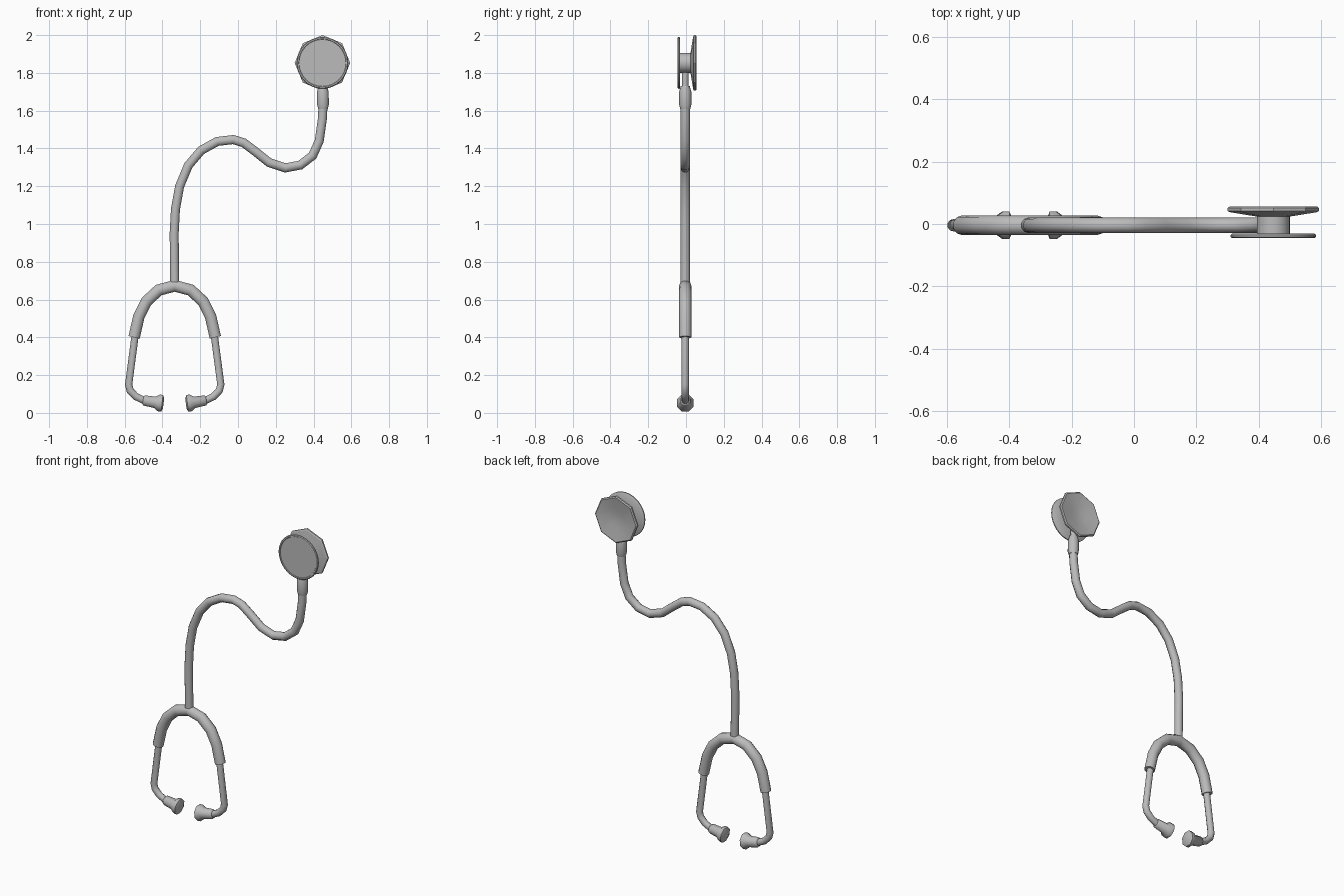
import bpy, bmesh
from math import cos, sin, pi, radians
from mathutils import Vector

cube = bpy.data.objects.get("Cube")
if cube:
    bpy.data.objects.remove(cube)

grey = bpy.data.materials.new("plain grey")
grey.use_nodes = True
colour = (0.5, 0.5, 0.5, 1)
grey.diffuse_color = colour
grey.node_tree.nodes["Principled BSDF"].inputs["Base Color"].default_value = colour

MID_Y = -0.004                    # plane the tubing lies in
YOKE_X = -0.335                   # centre of the headset
HEAD = Vector((0.447, 0, 1.853))  # centre of the chest piece


def finish(name, rings, angle):
    """Skin a list of vertex rings, cap both ends and shade."""
    bm = bmesh.new()
    loops = [[bm.verts.new(p) for p in ring] for ring in rings]
    n = len(loops[0])
    for a, b in zip(loops, loops[1:]):
        for i in range(n):
            j = (i + 1) % n
            bm.faces.new((a[i], a[j], b[j], b[i]))
    bm.faces.new(loops[0])
    bm.faces.new(loops[-1])
    bmesh.ops.recalc_face_normals(bm, faces=bm.faces)
    mesh = bpy.data.meshes.new(name)
    bm.to_mesh(mesh)
    bm.free()
    mesh.materials.append(grey)
    obj = bpy.data.objects.new(name, mesh)
    bpy.context.collection.objects.link(obj)
    bpy.ops.object.select_all(action="DESELECT")
    obj.select_set(True)
    bpy.context.view_layer.objects.active = obj
    bpy.ops.object.shade_smooth_by_angle(angle=radians(angle))
    return obj


def tube(name, path, radii, sides=10, angle=50):
    """Sweep a round section along (x, z) points, mitred at the bends."""
    pts = [Vector((x, MID_Y, z)) for x, z in path]
    if not isinstance(radii, list):
        radii = [radii] * len(pts)
    rings = []
    for k, (p, r) in enumerate(zip(pts, radii)):
        before = (p - pts[k - 1]).normalized() if k else None
        after = (pts[k + 1] - p).normalized() if k + 1 < len(pts) else None
        along = ((before or after) + (after or before)).normalized()
        mitre = 1 / along.dot(after or before)
        side = Vector((along.z, 0, -along.x)) * mitre
        rings.append([p + r * (side * cos(t) + Vector((0, sin(t), 0)))
                      for t in (2 * pi * (i + 0.5) / sides for i in range(sides))])
    return finish(name, rings, angle)


def lathe(name, profile, sides, angle):
    """Turn (radius, y) points about the chest piece axis."""
    rings = [[HEAD + Vector((r * cos(2 * pi * i / sides), y, r * sin(2 * pi * i / sides)))
              for i in range(sides)] for r, y in profile]
    return finish(name, rings, angle)


# Long flexible tube
tube("main_tube", [(-0.335, 0.67), (-0.338, 0.95), (-0.331, 1.08), (-0.309, 1.20),
                   (-0.263, 1.31), (-0.195, 1.39), (-0.11, 1.437), (-0.025, 1.447),
                   (0.03, 1.43), (0.09, 1.385), (0.165, 1.325), (0.25, 1.297),
                   (0.33, 1.312), (0.395, 1.362), (0.43, 1.44), (0.447, 1.56),
                   (0.451, 1.65)], 0.025)

# Arched yoke joining both ear tubes
half = [(0.215, 0.40), (0.19, 0.51), (0.15, 0.59), (0.085, 0.65)]
arch = [(-x, z) for x, z in half] + [(0, 0.673)] + half[::-1]
tube("yoke", [(YOKE_X + x, z) for x, z in arch], 0.032)

# Ear tubes and ear tips, mirrored about the yoke
for name, s in (("right", -1), ("left", 1)):
    def place(points):
        return [(YOKE_X + s * x, z) for x, z in points]
    tube(name + "_ear_tube", place([(0.207, 0.43), (0.244, 0.15), (0.236, 0.118),
                                    (0.205, 0.086), (0.15, 0.06)]), 0.02)
    tube(name + "_ear_tip", place([(0.168, 0.067), (0.162, 0.066), (0.105, 0.056),
                                   (0.085, 0.053), (0.067, 0.051), (0.059, 0.05)]),
         [0.022, 0.029, 0.033, 0.048, 0.048, 0.03], sides=8)

# Stem between tube and chest piece
tube("stem_collar", [(0.45, 1.61), (0.45, 1.635), (0.449, 1.70), (0.448, 1.73)],
     [0.027, 0.033, 0.032, 0.024])
tube("stem", [(0.448, 1.72), (0.447, 1.82)], 0.018)

# Chest piece: hub, round diaphragm in front, eight-sided bell behind
lathe("hub", [(0.053, -0.036), (0.053, 0.032)], 24, 40)
lathe("diaphragm", [(0.05, -0.031), (0.132, -0.031), (0.137, -0.035), (0.137, -0.041),
                    (0.133, -0.045), (0.126, -0.045), (0.124, -0.042)], 32, 40)
lathe("bell", [(0.053, 0.024), (0.085, 0.029), (0.14, 0.038), (0.147, 0.042),
               (0.147, 0.051), (0.14, 0.056), (0.06, 0.042), (0.015, 0.038)], 8, 20)
